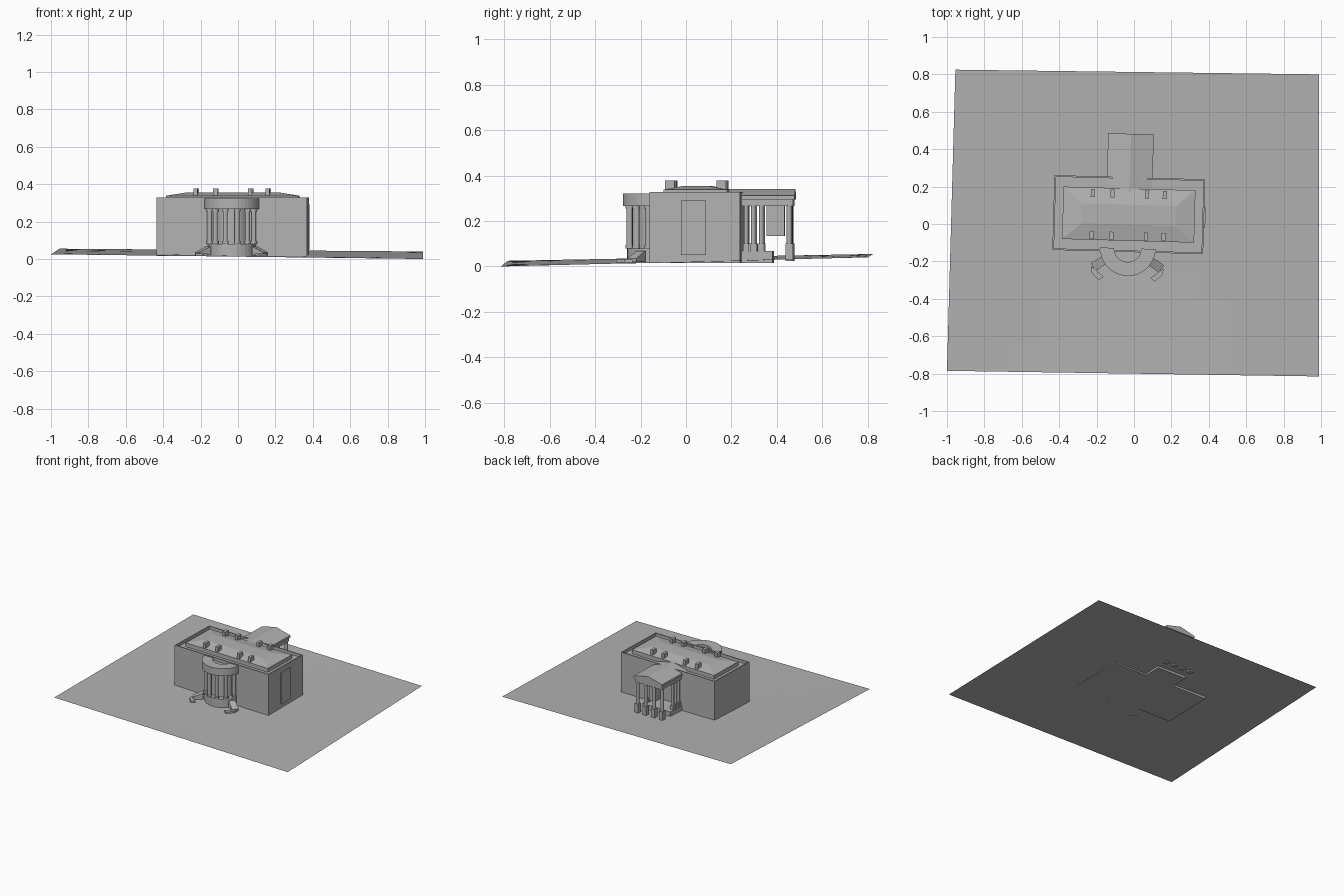
import bpy, bmesh, math
from mathutils import Matrix, Vector

cube = bpy.data.objects.get("Cube")
if cube:
    bpy.data.objects.remove(cube, do_unlink=True)

mat = bpy.data.materials.new("plain_grey")
mat.use_nodes = True
GREY = (0.45, 0.45, 0.45, 1)
mat.diffuse_color = GREY
mat.node_tree.nodes["Principled BSDF"].inputs["Base Color"].default_value = GREY

# The building stands slightly turned on its plot
SITE = Matrix.Translation((-0.028, 0.05, 0)) @ Matrix.Rotation(math.radians(-1.6), 4, "Z")


def finish(name, bm, site=SITE):
    bmesh.ops.recalc_face_normals(bm, faces=bm.faces)
    mesh = bpy.data.meshes.new(name)
    bm.to_mesh(mesh)
    bm.free()
    mesh.materials.append(mat)
    obj = bpy.data.objects.new(name, mesh)
    obj.matrix_world = site
    bpy.context.collection.objects.link(obj)
    return obj


def add_box(bm, x0, x1, y0, y1, z0, z1):
    m = Matrix.Translation(((x0 + x1) / 2, (y0 + y1) / 2, (z0 + z1) / 2))
    m = m @ Matrix.Diagonal((x1 - x0, y1 - y0, z1 - z0, 1))
    return bmesh.ops.create_cube(bm, size=1, matrix=m)["verts"]


def box(name, *bounds):
    bm = bmesh.new()
    add_box(bm, *bounds)
    return finish(name, bm)


def add_cylinder(bm, x, y, r, z0, z1, sides=12):
    bmesh.ops.create_cone(bm, cap_ends=True, segments=sides, radius1=r, radius2=r,
                          depth=z1 - z0, matrix=Matrix.Translation((x, y, (z0 + z1) / 2)))


def extrude_profile(name, points, offset):
    """Fill a closed outline and push it along a vector."""
    bm = bmesh.new()
    face = bm.faces.new([bm.verts.new(p) for p in points])
    new = bmesh.ops.extrude_face_region(bm, geom=[face])["geom"]
    bmesh.ops.translate(bm, vec=offset, verts=[v for v in new if isinstance(v, bmesh.types.BMVert)])
    return finish(name, bm)


# Sloping ground sheet
bm = bmesh.new()
N = 12
bmesh.ops.create_grid(bm, x_segments=N, y_segments=N, size=1)
corners = [Vector(c) for c in ((-1, -0.785, 0.025), (0.99, -0.815, 0),
                               (-0.955, 0.825, 0.055), (0.99, 0.80, 0.04))]
for v in bm.verts:
    u, w = (v.co.x + 1) / 2, (v.co.y + 1) / 2
    p = corners[0].lerp(corners[1], u).lerp(corners[2].lerp(corners[3], u), w)
    p.z -= 0.009 * math.sin(math.pi * u) * math.sin(math.pi * w)
    v.co = p
finish("ground", bm, Matrix.Identity(4))

# Main block with a raised parapet around a sunken gutter
bm = bmesh.new()
add_box(bm, -0.403, 0.403, -0.2, 0.2, 0.015, 0.328)
bm.normal_update()
top = max(bm.faces, key=lambda f: f.calc_center_median().z)
bmesh.ops.inset_region(bm, faces=[top], thickness=0.012)
new = bmesh.ops.extrude_face_region(bm, geom=[top])["geom"]
bmesh.ops.translate(bm, vec=(0, 0, -0.02), verts=[v for v in new if isinstance(v, bmesh.types.BMVert)])
bmesh.ops.delete(bm, geom=[top], context="FACES_ONLY")
finish("main_block", bm)
box("side_panel", 0.39, 0.41, -0.06, 0.05, 0.05, 0.29)

# Roof deck and its low hipped top
box("roof_deck", -0.353, 0.353, -0.14, 0.14, 0.30, 0.338)
bm = bmesh.new()
for v in add_box(bm, -0.353, 0.353, -0.14, 0.14, 0.338, 0.355):
    if v.co.z > 0.345:
        v.co.x *= 0.71
        v.co.y *= 0.38
finish("hipped_roof", bm)

# Two rows of chimneys
bm = bmesh.new()
for y in (-0.115, 0.11):
    for x in (-0.195, -0.09, 0.095, 0.19):
        add_box(bm, x - 0.011, x + 0.011, y - 0.021, y + 0.021, 0.33, 0.378)
finish("chimneys", bm)

# Round front bow: base, inner wall, columns and top band
BOW_Y = -0.18
bm = bmesh.new()
add_cylinder(bm, 0, BOW_Y, 0.13, 0.015, 0.08, 32)
finish("bow_base", bm)
bm = bmesh.new()
add_cylinder(bm, 0, BOW_Y, 0.09, 0.08, 0.305, 32)
finish("bow_wall", bm)
bm = bmesh.new()
for i in range(6):
    a = math.radians(195 + 30 * i)
    x, y = 0.122 * math.cos(a), BOW_Y + 0.122 * math.sin(a)
    add_cylinder(bm, x, y, 0.013, 0.08, 0.27)
    add_cylinder(bm, x, y, 0.017, 0.08, 0.095)
    add_cylinder(bm, x, y, 0.017, 0.255, 0.27)
finish("bow_columns", bm)
arc = [math.pi + math.pi * i / 24 for i in range(25)]
ring = [(0.148 * math.cos(a), BOW_Y + 0.148 * math.sin(a), 0.267) for a in arc]
ring += [(0.073 * math.cos(a), BOW_Y + 0.073 * math.sin(a), 0.267) for a in reversed(arc)]
extrude_profile("bow_band", ring, (0, 0, 0.055))

# Mirrored front stairs: a falling flight and a short return
for side, label in ((-1, "right"), (1, "left")):
    flight = [(0.11, -0.265, 0.02), (0.17, -0.305, 0.02), (0.17, -0.305, 0.035), (0.11, -0.265, 0.068)]
    extrude_profile(label + "_stair_flight", [(side * x, y, z) for x, y, z in flight],
                    (side * 0.025, 0.04, 0))
    walk = [(0.195, -0.28, 0.018), (0.165, -0.305, 0.018), (0.125, -0.335, 0.018), (0.15, -0.355, 0.018),
            (0.19, -0.315, 0.018)]
    extrude_profile(label + "_stair_return", [(side * x, y, z) for x, y, z in walk], (0, 0, 0.012))

# Rear portico: plinth, columns, beam and gabled roof
box("portico_plinth", -0.12, 0.12, 0.19, 0.335, 0.015, 0.068)
bm = bmesh.new()
for x in (-0.105, -0.036, 0.036, 0.105):
    add_cylinder(bm, x, 0.408, 0.012, 0.09, 0.27)
    add_box(bm, x - 0.016, x + 0.016, 0.392, 0.424, 0.025, 0.1)
for x in (-0.105, 0.105):
    for y in (0.218, 0.25, 0.285):
        add_cylinder(bm, x, y, 0.01, 0.06, 0.27)
        add_box(bm, x - 0.013, x + 0.013, y - 0.013, y + 0.013, 0.06, 0.1)
finish("portico_columns", bm)
box("portico_lantern", -0.025, 0.025, 0.305, 0.385, 0.135, 0.27)
box("portico_beam", -0.115, 0.115, 0.19, 0.425, 0.267, 0.295)
box("portico_cornice", -0.122, 0.122, 0.19, 0.432, 0.295, 0.312)
extrude_profile("portico_roof", [(-0.122, 0.11, 0.312), (0.122, 0.11, 0.312), (0, 0.11, 0.342)],
                (0, 0.322, 0))
